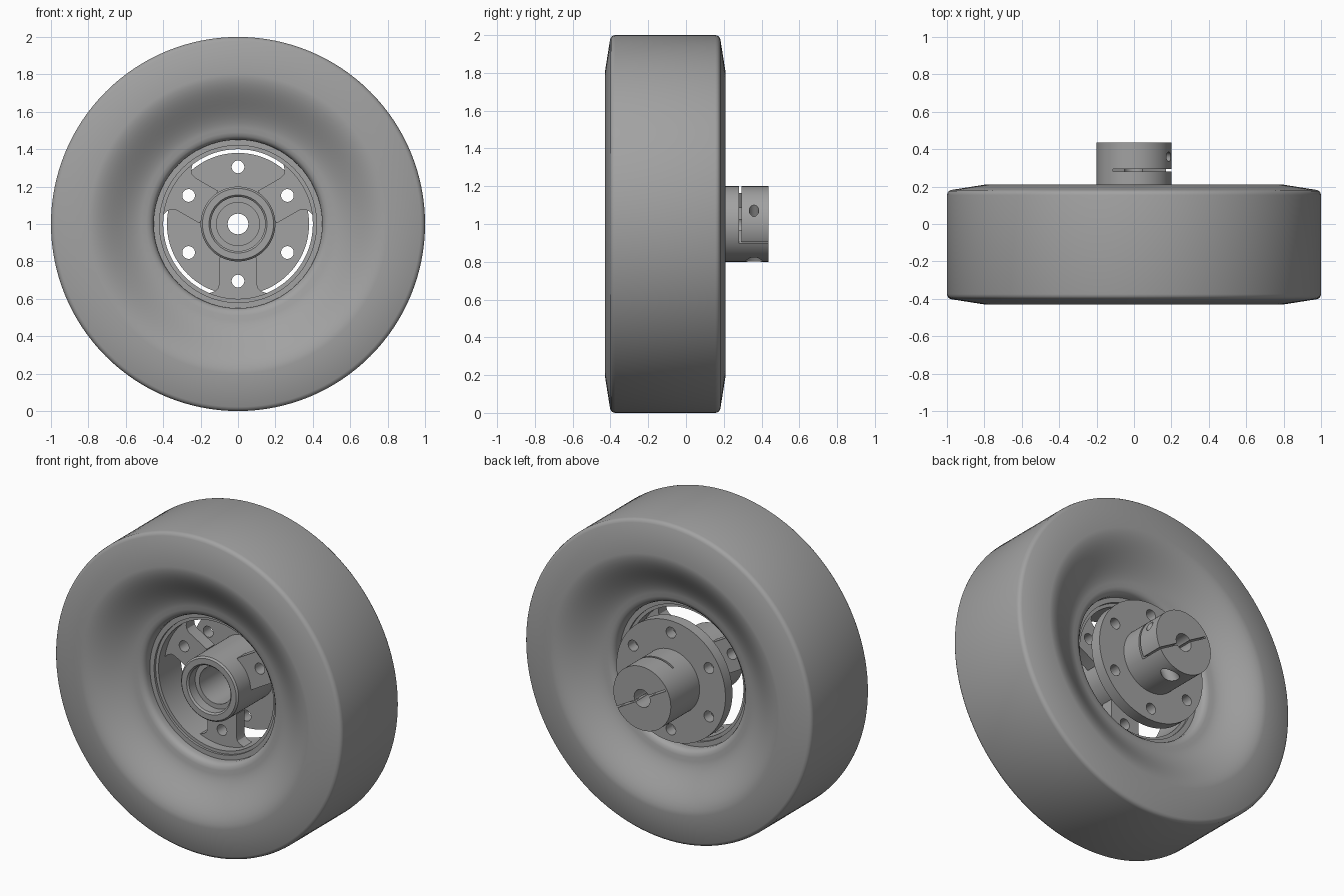
import bpy, bmesh
from math import pi, sin, cos, radians
from mathutils import Matrix, Vector

cube = bpy.data.objects.get("Cube")
if cube:
    bpy.data.objects.remove(cube, do_unlink=True)

GREY = (0.36, 0.36, 0.36, 1)
grey = bpy.data.materials.new("plain grey")
grey.use_nodes = True
grey.diffuse_color = GREY
grey.node_tree.nodes["Principled BSDF"].inputs["Base Color"].default_value = GREY

AXLE = Vector((0, 0, 1))


def finish(bm, name):
    bmesh.ops.recalc_face_normals(bm, faces=bm.faces)
    mesh = bpy.data.meshes.new(name)
    bm.to_mesh(mesh)
    bm.free()
    obj = bpy.data.objects.new(name, mesh)
    obj.location = AXLE
    mesh.materials.append(grey)
    bpy.context.collection.objects.link(obj)
    return obj


def lathe(name, profile, steps=128):
    """Spin a closed (radius, y) profile around the axle."""
    bm = bmesh.new()
    rings = [[bm.verts.new((r * cos(2 * pi * i / steps), y, r * sin(2 * pi * i / steps)))
              for r, y in profile] for i in range(steps)]
    n = len(profile)
    for i in range(steps):
        a, b = rings[i], rings[(i + 1) % steps]
        for j in range(n):
            k = (j + 1) % n
            bm.faces.new((a[j], a[k], b[k], b[j]))
    return finish(bm, name)


def plate(name, outline, y0, y1, turn=0.0):
    """Extrude an (u, v) outline along the axle, turned around it."""
    bm = bmesh.new()
    c, s = cos(turn), sin(turn)
    face = bm.faces.new([bm.verts.new((u * c - v * s, y0, u * s + v * c)) for u, v in outline])
    out = bmesh.ops.extrude_face_region(bm, geom=[face])
    bmesh.ops.translate(bm, vec=(0, y1 - y0, 0),
                        verts=[g for g in out["geom"] if isinstance(g, bmesh.types.BMVert)])
    return finish(bm, name)


def rod(radius, start, end):
    """Cylinder between two points measured from the axle centre."""
    a, b = Vector(start), Vector(end)
    bm = bmesh.new()
    turn = (b - a).to_track_quat("Z", "Y").to_matrix().to_4x4()
    bmesh.ops.create_cone(bm, cap_ends=True, segments=32, radius1=radius, radius2=radius,
                          depth=(b - a).length, matrix=Matrix.Translation((a + b) / 2) @ turn)
    return finish(bm, "cutter")


def cut(obj, cutters):
    bpy.context.view_layer.objects.active = obj
    for c in cutters:
        mod = obj.modifiers.new("cut", "BOOLEAN")
        mod.operation = "DIFFERENCE"
        mod.solver = "EXACT"
        mod.object = c
        bpy.ops.object.modifier_apply(modifier=mod.name)
        bpy.data.objects.remove(c, do_unlink=True)


def polar(r, a, y):
    return (r * cos(a), y, r * sin(a))


def box(u0, u1, v0, v1):
    return [(u0, v0), (u1, v0), (u1, v1), (u0, v1)]


parts = []

# Tyre: half profile from tread to rim, mirrored about its middle plane
MID = -0.11
half = [(1, 0.265), (0.997, 0.277), (0.99, 0.286), (0.978, 0.292), (0.8, 0.32)]
for i in range(1, 13):          # soft S-shaped dish
    t = i / 12
    half.append((0.8 - 0.31 * t, 0.32 - 0.13 * (t * t * (3 - 2 * t))))
half += [(0.47, 0.184), (0.457, 0.172), (0.45, 0.155), (0.45, 0.125),
         (0.42, 0.125), (0.42, 0.11), (0.4, 0.11)]
profile = [(r, MID - d) for r, d in half] + [(r, MID + d) for r, d in reversed(half)]
parts.append(lathe("tyre", profile))

# Hub barrel with stepped bearing seat
parts.append(lathe("hub_barrel", [
    (0.19, -0.29), (0.2, -0.28), (0.2, 0.085), (0.115, 0.085),
    (0.115, -0.22), (0.145, -0.22), (0.145, -0.28), (0.155, -0.29)]))

# Three spokes flaring into the rim
side = [(0.18, 0.1), (0.32, 0.1), (0.345, 0.108), (0.36, 0.125), (0.372, 0.16)]
arc = [(0.41 * cos(a), 0.41 * sin(a)) for a in (radians(d) for d in range(20, -21, -5))]
outline = side + arc + [(u, -v) for u, v in reversed(side)]
for i, deg in enumerate((30, 150, 270)):
    a = radians(deg)
    spoke = plate(f"spoke_{i + 1}", outline, -0.16, -0.08, a)
    cut(spoke, [rod(0.034, polar(0.305, a, -0.3), polar(0.305, a, 0.1))])
    parts.append(spoke)

# Mounting flange with six bolt holes
flange = lathe("mounting_flange", [(0.38, 0.08), (0.38, 0.15), (0.055, 0.15), (0.055, 0.08)])
cut(flange, [rod(0.034, polar(0.305, a, 0), polar(0.305, a, 0.3))
             for a in (radians(30 + 60 * i) for i in range(6))])
parts.append(flange)

# Clamp collar: split slot, side slit and a clamping screw hole
collar = lathe("clamp_collar", [(0.2, 0.145), (0.2, 0.437), (0.055, 0.437), (0.055, 0.145)])
tilt = radians(-30)
along = Vector(polar(1, tilt, 0))
across = Vector(polar(1, tilt + pi / 2, 0))
screw = along * 0.125 + Vector((0, 0.36, 0))
cut(collar, [
    plate("cutter", box(-0.185, 0.3, -0.005, 0.005), 0.283, 0.5, tilt),
    plate("cutter", box(-0.18, 0.3, -0.004, 0.3), 0.281, 0.294, tilt),
    rod(0.025, screw - across * 0.3, screw + across * 0.3),
    rod(0.045, screw - across * 0.3, screw - across * 0.08)])
parts.append(collar)

# Smooth curved walls, keep machined edges crisp
bpy.ops.object.select_all(action="DESELECT")
for p in parts:
    p.select_set(True)
bpy.context.view_layer.objects.active = parts[0]
bpy.ops.object.shade_smooth_by_angle(angle=radians(30))
